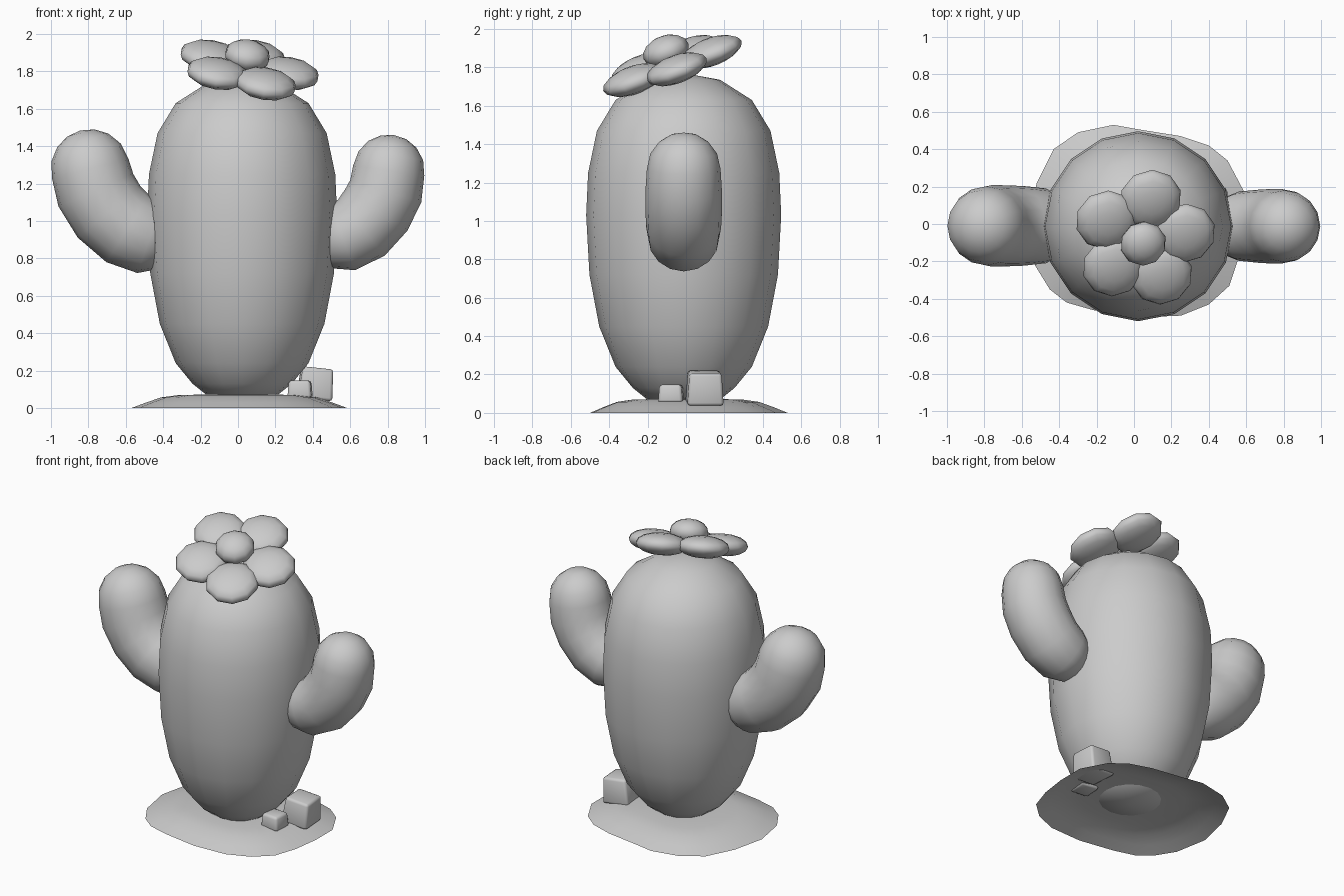
import bpy, bmesh
from math import sin, cos, pi, radians, atan
from mathutils import Vector, Matrix

cube = bpy.data.objects.get("Cube")
if cube:
    bpy.data.objects.remove(cube, do_unlink=True)

GREY = (0.6, 0.6, 0.6, 1.0)
mat = bpy.data.materials.new("plain_grey")
mat.use_nodes = True
mat.diffuse_color = GREY
mat.node_tree.nodes["Principled BSDF"].inputs["Base Color"].default_value = GREY


def finish(name, bm, smooth=True, closed=True):
    """Turn a bmesh into a named object with the shared material."""
    if closed:
        bmesh.ops.recalc_face_normals(bm, faces=bm.faces)
    for f in bm.faces:
        f.smooth = smooth
    me = bpy.data.meshes.new(name)
    bm.to_mesh(me)
    bm.free()
    me.materials.append(mat)
    ob = bpy.data.objects.new(name, me)
    bpy.context.collection.objects.link(ob)
    return ob


def skin(bm, rings):
    """Join equal rings of vertices with quads."""
    for a, b in zip(rings, rings[1:]):
        n = len(a)
        for i in range(n):
            j = (i + 1) % n
            bm.faces.new((a[i], a[j], b[j], b[i]))


def fan(bm, ring, point):
    tip = bm.verts.new(point)
    for i in range(len(ring)):
        bm.faces.new((ring[i], ring[(i + 1) % len(ring)], tip))


def tube(name, path, tips, sides):
    """Loft circles (x, z, radius) along a path in the XZ plane, closed at both tips."""
    bm = bmesh.new()
    y = path[0][1]
    centres = [Vector((x, y, z)) for x, y, z, r in path]
    rings = []
    for k, c in enumerate(centres):
        t = centres[min(k + 1, len(path) - 1)] - centres[max(k - 1, 0)]
        u = Vector((0, 1, 0))
        v = t.normalized().cross(u)
        r = path[k][3]
        rings.append([bm.verts.new(c + r * (u * cos(a) + v * sin(a)))
                      for a in (2 * pi * i / sides for i in range(sides))])
    skin(bm, rings)
    fan(bm, rings[0], tips[0])
    fan(bm, rings[-1], tips[1])
    return finish(name, bm)


# Barrel body
BX, BY = 0.022, -0.012
profile = [(0.07, 0.19), (0.13, 0.265), (0.24, 0.355), (0.45, 0.44), (0.72, 0.491),
           (1.03, 0.508), (1.25, 0.498), (1.47, 0.452), (1.63, 0.355), (1.735, 0.19)]
tube("body", [(BX, BY, z, r) for z, r in profile],
     [(BX, BY, 0.035), (BX, BY, 1.77)], 16)


# Arms, each ending in a rounded cap
def arm(name, y, spine):
    x0, z0, r0 = spine[0]
    x, z, r = spine[-1]
    px, pz, _ = spine[-2]
    d = Vector((x - px, z - pz)).normalized()
    path = [(a, y, b, c) for a, b, c in spine]
    for deg in (25, 48, 69):
        s = r * sin(radians(deg))
        path.append((x + d.x * s, y, z + d.y * s, r * cos(radians(deg))))
    tube(name, path, [(x0 * 0.88, y, z0), (x + d.x * r, y, z + d.y * r)], 16)


arm("left_arm", -0.012, [(0.45, 0.885, 0.14), (0.56, 0.91, 0.185), (0.66, 0.965, 0.195),
                         (0.74, 1.06, 0.2), (0.79, 1.16, 0.199), (0.806, 1.27, 0.192)])
arm("right_arm", -0.01, [(-0.37, 0.88, 0.14), (-0.47, 0.91, 0.2), (-0.59, 0.96, 0.213),
                         (-0.69, 1.05, 0.217), (-0.76, 1.165, 0.218), (-0.79, 1.28, 0.211)])

# Flower, tipped forward and slightly to the left
tilt = Matrix.Rotation(atan(0.16), 4, 'Y') @ Matrix.Rotation(atan(0.36), 4, 'X')


def pad(name, pos, radius, half, sides):
    bm = bmesh.new()
    bmesh.ops.create_uvsphere(bm, u_segments=sides, v_segments=8, radius=1)
    size = Matrix.Diagonal((radius, radius, half, 1))
    bmesh.ops.transform(bm, matrix=Matrix.Translation(pos) @ tilt @ size, verts=bm.verts)
    finish(name, bm)


FX, FY, FZ = 0.05, -0.08, 1.815
for k in range(5):
    a = radians(8 + 72 * k)
    dx, dy = 0.222 * cos(a), 0.215 * sin(a)
    pad("petal_%d" % (k + 1), (FX + dx, FY + dy, FZ + 0.34 * dy - 0.16 * dx), 0.168, 0.07, 10)
pad("flower_centre", (0.05, -0.105, 1.885), 0.124, 0.08, 10)

# Thin mound of ground, open underneath
outline = [(0.585, 0.0), (0.585, 0.18), (0.5, 0.34), (0.4, 0.42), (0.25, 0.47), (0.03, 0.505),
           (-0.11, 0.53), (-0.3, 0.49), (-0.43, 0.4), (-0.52, 0.22), (-0.57, 0.0),
           (-0.53, -0.22), (-0.45, -0.35), (-0.36, -0.42), (-0.22, -0.46), (0.02, -0.5),
           (0.25, -0.49), (0.4, -0.43), (0.51, -0.33), (0.56, -0.18)]
bm = bmesh.new()
rings = [[bm.verts.new((x * s, y * s, z)) for x, y in outline]
         for s, z in ((1, 0), (0.86, 0.03), (0.72, 0.057), (0.55, 0.07), (0.3, 0.072))]
skin(bm, rings)
fan(bm, rings[-1], (0, 0, 0.072))
finish("ground_mound", bm, closed=False)


# Rounded stones
def stone(name, pos, size, turn, tip):
    bm = bmesh.new()
    bmesh.ops.create_cube(bm, size=1)
    for v in bm.verts:
        if v.co.z > 0:
            v.co.x *= 0.88
            v.co.y *= 0.88
    bmesh.ops.scale(bm, vec=size, verts=bm.verts)
    bmesh.ops.bevel(bm, geom=bm.edges[:], offset=0.016, segments=2, profile=0.5,
                    affect='EDGES')
    rot = Matrix.Rotation(radians(turn), 4, 'Z') @ Matrix.Rotation(radians(tip), 4, 'Y')
    bmesh.ops.transform(bm, matrix=Matrix.Translation(pos) @ rot, verts=bm.verts)
    finish(name, bm)


stone("large_stone", (0.415, 0.097, 0.13), (0.185, 0.19, 0.17), 4, 6)
stone("small_stone", (0.332, -0.078, 0.1), (0.13, 0.13, 0.095), -4, 0)
